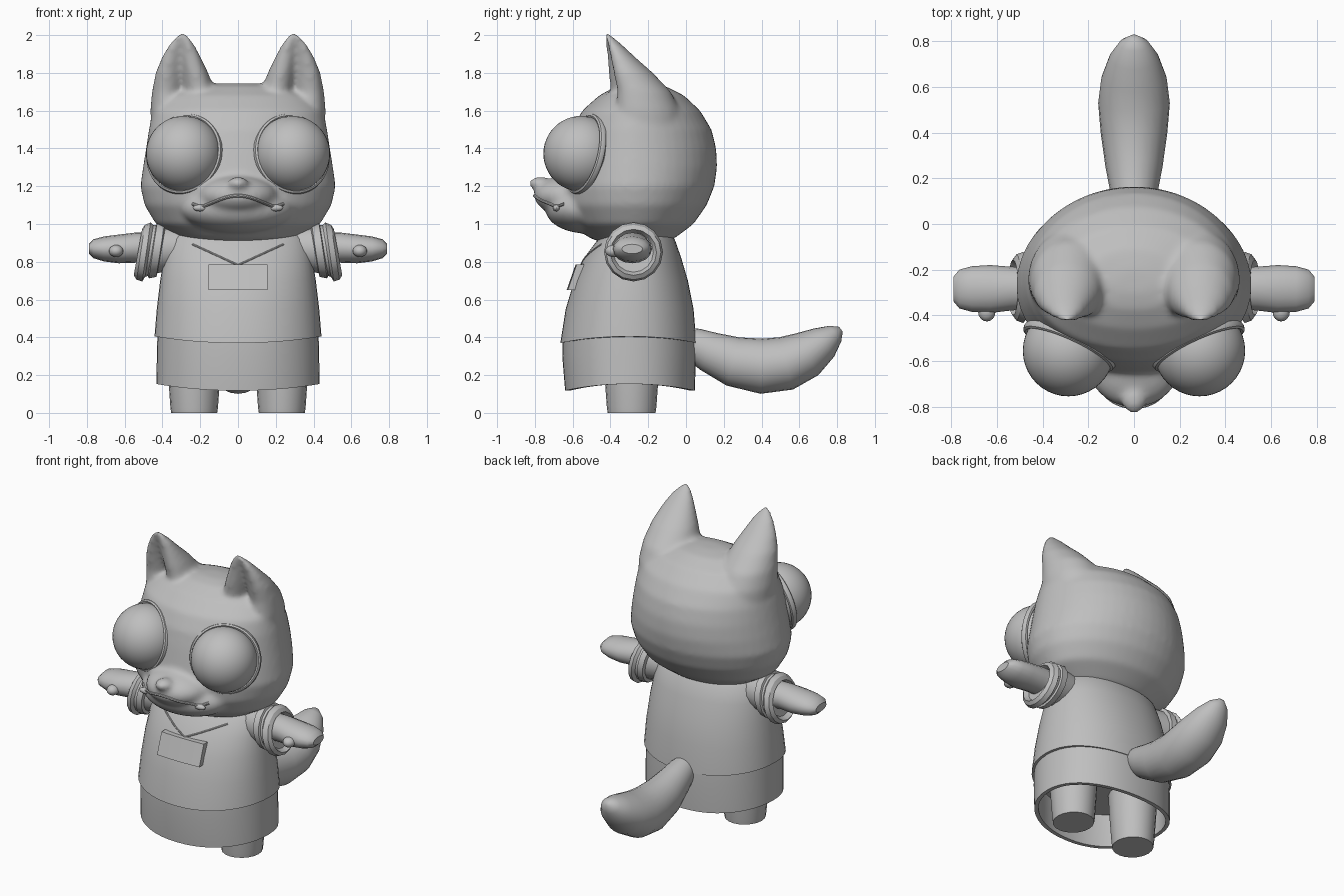
import bpy, bmesh, math
from mathutils import Vector, Matrix
from mathutils.bvhtree import BVHTree

if "Cube" in bpy.data.objects:
    bpy.data.objects.remove(bpy.data.objects["Cube"])

grey = bpy.data.materials.new("plain grey")
grey.diffuse_color = (0.52, 0.52, 0.52, 1)
grey.use_nodes = True
grey.node_tree.nodes["Principled BSDF"].inputs["Base Color"].default_value = grey.diffuse_color
TAU = math.tau


def finish(name, bm, angle=40):
    bmesh.ops.recalc_face_normals(bm, faces=bm.faces)
    me = bpy.data.meshes.new(name)
    bm.to_mesh(me)
    bm.free()
    ob = bpy.data.objects.new(name, me)
    bpy.context.collection.objects.link(ob)
    me.materials.append(grey)
    bpy.ops.object.select_all(action='DESELECT')
    ob.select_set(True)
    bpy.context.view_layer.objects.active = ob
    bpy.ops.object.shade_smooth_by_angle(angle=math.radians(angle))
    return ob


def loft(bm, rings):
    """Skin closed rings of points and cap both ends."""
    vs = [[bm.verts.new(p) for p in r] for r in rings]
    n = len(vs[0])
    for a, b in zip(vs, vs[1:]):
        for i in range(n):
            bm.faces.new((a[i], a[(i + 1) % n], b[(i + 1) % n], b[i]))
    bm.faces.new(vs[0][::-1])
    bm.faces.new(vs[-1])


def ball(bm, c, r, u=32, v=20):
    m = Matrix.Translation(c) @ Matrix.Diagonal((*r, 1))
    bmesh.ops.create_uvsphere(bm, u_segments=u, v_segments=v, radius=1, matrix=m)


def spow(v, e):
    return math.copysign(abs(v) ** e, v)


def section(z, hw, yf, yb, cy=-0.3, n=48, e=1.0, wave=0.0):
    """Horizontal ring with separate front and back depth and a wavy height."""
    out = []
    for i in range(n):
        a = TAU * i / n
        s = spow(math.sin(a), e)
        y = cy + s * ((yb - cy) if s > 0 else (cy - yf))
        out.append((hw * spow(math.cos(a), e), y, z + wave * math.cos(a) ** 2))
    return out


# ---- head with ears and muzzle, fused into one skin
HEAD = [(.895, .18, -.42, -.14), (.925, .31, -.51, -.06), (1.0, .435, -.60, .04),
        (1.1, .495, -.655, .11), (1.2, .517, -.665, .15), (1.3, .503, -.645, .165),
        (1.4, .487, -.625, .16), (1.5, .472, -.60, .135), (1.6, .45, -.55, .075),
        (1.68, .37, -.46, -.01), (1.73, .22, -.37, -.11), (1.745, .08, -.3, -.2)]
EAR = [(1.45, .25, -.22, .205, .22), (1.6, .275, -.25, .19, .22), (1.7, .288, -.27, .168, .19),
       (1.8, .297, -.315, .14, .14), (1.88, .30, -.355, .105, .09),
       (1.95, .298, -.39, .068, .05), (1.99, .296, -.412, .037, .025), (2.012, .294, -.42, .012, .01)]
bm = bmesh.new()
loft(bm, [section(*r, cy=-.27) for r in HEAD])
for side in (1, -1):
    rings = []
    for z, cx, cy, rx, ry in EAR:
        ring = []
        for i in range(40):
            a = TAU * i / 40
            # hollow facing forward and slightly outward
            d = (a - math.radians(280)) / 0.62
            k = 1 - 0.85 * math.exp(-d * d) * min(1, (z - 1.45) / .2)
            ring.append((side * (cx + rx * k * math.cos(a)), cy + ry * k * math.sin(a), z))
        rings.append(ring)
    loft(bm, rings)
ball(bm, (0, -.60, 1.15), (.21, .205, .11))
ball(bm, (0, -.53, 1.08), (.30, .215, .13))
ball(bm, (0, -.77, 1.215), (.055, .062, .035))
head = finish("head", bm)
mod = head.modifiers.new("fuse", 'REMESH')
mod.mode, mod.voxel_size, mod.use_smooth_shade = 'VOXEL', 0.015, True
mod = head.modifiers.new("soften", 'SMOOTH')
mod.factor, mod.iterations = 0.5, 10
bpy.context.view_layer.update()
tree = BVHTree.FromObject(head, bpy.context.evaluated_depsgraph_get())


def on_face(x, z):
    hit = tree.ray_cast(Vector((x, -2, z)), Vector((0, 1, 0)))[0]
    return hit if hit else Vector((x, -.6, z))


def tube(name, pts, r):
    """Thin round cord through the points."""
    bm = bmesh.new()
    pts = [Vector(p) for p in pts]
    rings = []
    for i, p in enumerate(pts):
        t = (pts[min(i + 1, len(pts) - 1)] - pts[max(i - 1, 0)]).normalized()
        u = t.cross(Vector((0, 1, 0))).normalized()
        w = t.cross(u)
        rings.append([p + r * (math.cos(TAU * k / 8) * u + math.sin(TAU * k / 8) * w)
                      for k in range(8)])
    loft(bm, rings)
    return finish(name, bm)


# ---- mouth line and small lips at its corners
xs = [-.24 + .48 * i / 24 for i in range(25)]
tube("mouth", [on_face(x, 1.09 + .06 * math.cos(min(1, abs(x) / .2) * math.pi / 2) ** 1.3
                       + max(0, abs(x) - .2) * .4) for x in xs], .009)
for side, tag in ((1, "left"), (-1, "right")):
    bm = bmesh.new()
    ball(bm, on_face(side * .2, 1.085), (.04, .02, .018), 16, 10)
    finish(tag + "_lip", bm)

    # ---- eyeball and socket rim
    bm = bmesh.new()
    ball(bm, (side * .287, -.555, 1.372), (.2, .2, .2), 40, 24)
    finish(tag + "_eye", bm)
    normal = Vector((side * .40, -.87, .22)).normalized()
    q = normal.to_track_quat('Z', 'Y')
    bm = bmesh.new()
    vs = []
    for i in range(48):
        a = TAU * i / 48
        vs.append([bm.verts.new(Vector((side * .283, -.535, 1.37)) + q @ Vector((
            (.205 + .014 * math.cos(b)) * math.cos(a), (.205 + .014 * math.cos(b)) * math.sin(a),
            .02 * math.sin(b)))) for b in [TAU * k / 8 for k in range(8)]])
    for i in range(48):
        for k in range(8):
            p, n = vs[i], vs[(i + 1) % 48]
            bm.faces.new((p[k], p[(k + 1) % 8], n[(k + 1) % 8], n[k]))
    finish(tag + "_eye_rim", bm)

# ---- shirt
SHIRT = [(.37, .442, -.665, .055), (.55, .43, -.637, .04), (.7, .412, -.592, .01),
         (.82, .393, -.54, -.025), (.92, .365, -.465, -.06), (.97, .31, -.42, -.1),
         (1.0, .2, -.38, -.15)]
E = .93
bm = bmesh.new()
loft(bm, [section(*r, e=E, wave=.035 if i == 0 else 0) for i, r in enumerate(SHIRT)])
finish("shirt", bm)


def chest(x, z):
    for a, b in zip(SHIRT, SHIRT[1:]):
        if a[0] <= z <= b[0]:
            t = (z - a[0]) / (b[0] - a[0])
            hw, yf = a[1] + t * (b[1] - a[1]), a[2] + t * (b[2] - a[2])
            return Vector((x, -.3 - (-.3 - yf) * (1 - (abs(x) / hw) ** (2 / E)) ** (E / 2), z))


# ---- V collar seam and chest pocket
tube("collar", [chest(x, .782 + .11 * (abs(x) / .24) ** 1.0)
                for x in [-.24 + .03 * i for i in range(17)]], .005)
bm = bmesh.new()
for z, y0, y1 in ((.65, -.632, -.57), (.785, -.585, -.52)):
    for i in range(9):
        x = -.155 + .31 * i / 8
        curve = .25 * x * x
        bm.verts.new((x, y0 + curve, z))
        bm.verts.new((x, y1 + curve, z))
bm.verts.ensure_lookup_table()
v = bm.verts
for i in range(8):
    j = 2 * i
    for quad in ((j, j + 2, j + 20, j + 18), (j + 1, j + 3, j + 21, j + 19),
                 (j, j + 1, j + 3, j + 2), (j + 18, j + 19, j + 21, j + 20)):
        bm.faces.new([v[k] for k in quad])
for j in (0, 16):
    bm.faces.new([v[k] for k in (j, j + 1, j + 19, j + 18)])
finish("pocket", bm)

# ---- open skirt with a thick hem
bm = bmesh.new()
loft(bm, [section(z, hw, yf, yb, e=E, wave=.035) for z, hw, yf, yb in (
    (.42, .425, -.652, .045), (.3, .429, -.655, .052), (.118, .432, -.64, .047),
    (.118, .408, -.615, .022), (.34, .403, -.625, .025))])
finish("skirt", bm)

# ---- legs, sleeves, arms
def around_x(side, x, y, z, ry, rz, n, tilt=0.0):
    return [(side * (x - tilt * math.sin(TAU * i / n)), y + ry * math.cos(TAU * i / n),
             z + rz * math.sin(TAU * i / n)) for i in range(n)]


for side, tag in ((1, "left"), (-1, "right")):
    bm = bmesh.new()
    loft(bm, [[(side * .232 + r * math.cos(TAU * i / 20), -.288 + r * 1.04 * math.sin(TAU * i / 20), z)
               for i in range(20)] for z, r in ((0, .122), (.03, .126), (.2, .138), (.4, .148))])
    finish(tag + "_leg", bm)

    bm = bmesh.new()
    loft(bm, [around_x(side, x, -.278, z, r, r, 16, .022) for x, z, r in (
        (.28, .87, .11), (.405, .865, .125), (.41, .865, .145), (.45, .86, .148), (.455, .86, .135),
        (.47, .857, .137), (.485, .852, .156), (.515, .85, .145), (.53, .85, .122), (.50, .85, .105))])
    finish(tag + "_sleeve", bm, 30)

    bm = bmesh.new()
    loft(bm, [around_x(side, x, y, z, ry, rz, 16) for x, y, z, ry, rz in (
        (.42, -.28, .87, .09, .085), (.54, -.283, .875, .096, .08), (.63, -.285, .868, .105, .076),
        (.71, -.285, .868, .10, .066), (.765, -.285, .869, .085, .05), (.79, -.285, .868, .055, .025))])
    finish(tag + "_arm", bm)
    bm = bmesh.new()
    ball(bm, (side * .645, -.385, .857), (.038, .042, .032), 16, 10)
    finish(tag + "_thumb", bm)

# ---- tail: y, z, half width, half thickness
TAIL = [(-.03, .40, .06, .06), (.04, .365, .085, .088), (.12, .325, .10, .107), (.25, .272, .125, .132),
        (.40, .247, .146, .146), (.53, .262, .157, .143), (.64, .31, .143, .126),
        (.73, .372, .108, .092), (.79, .42, .065, .052), (.82, .443, .018, .016)]
bm = bmesh.new()
rings = []
for i, (y, z, rx, rt) in enumerate(TAIL):
    a, b = TAIL[max(i - 1, 0)], TAIL[min(i + 1, len(TAIL) - 1)]
    t = Vector((0, b[0] - a[0], b[1] - a[1])).normalized()
    up = Vector((0, -t.z, t.y))
    rings.append([Vector((rx * math.cos(TAU * k / 24), y, z)) + up * rt * math.sin(TAU * k / 24)
                  for k in range(24)])
loft(bm, rings)
finish("tail", bm, 60)
